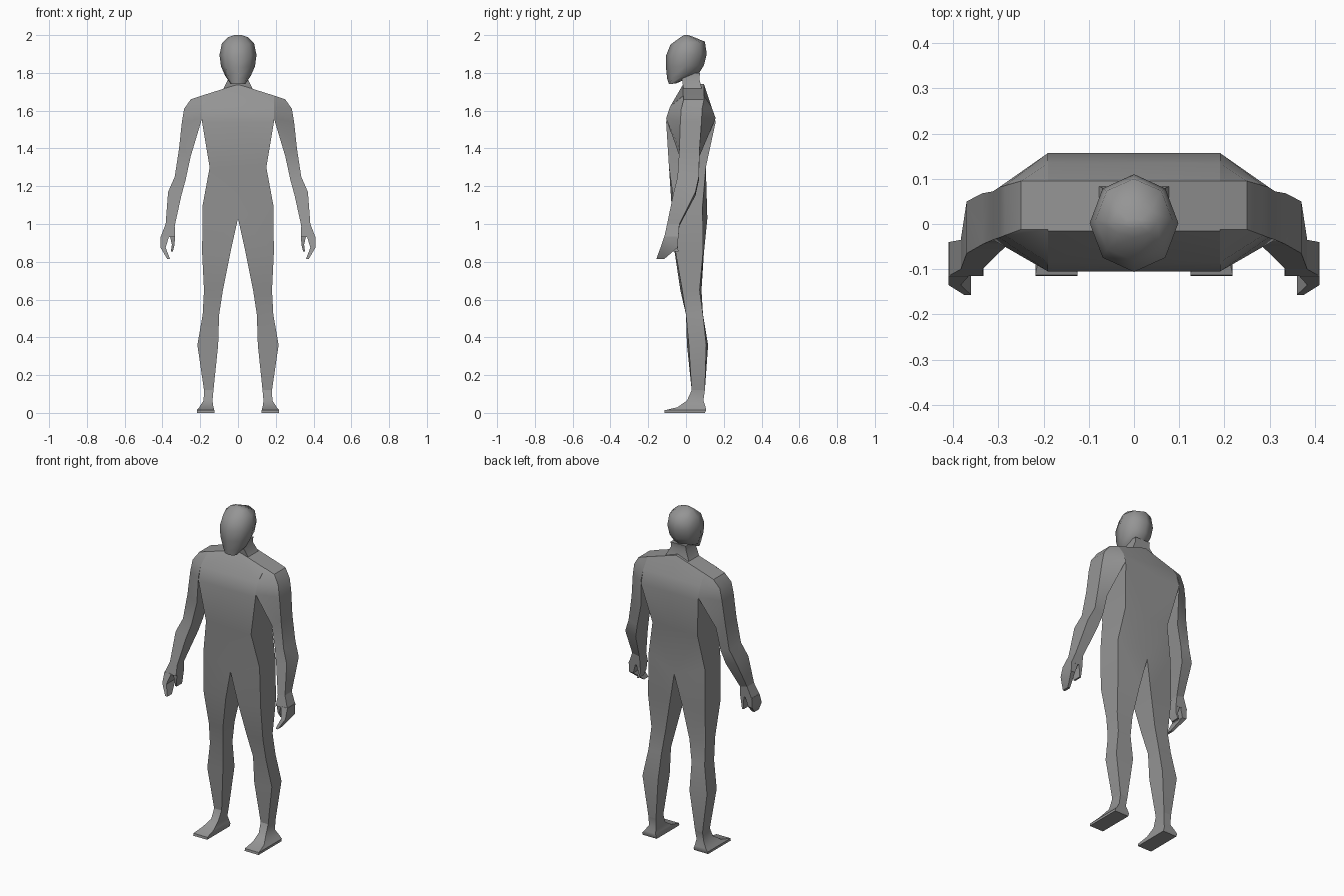
import bpy
import bmesh
import math
from mathutils import Vector

if "Cube" in bpy.data.objects:
    bpy.data.objects.remove(bpy.data.objects["Cube"], do_unlink=True)

grey = bpy.data.materials.new("plain_grey")
grey.use_nodes = True
grey.diffuse_color = (0.3, 0.3, 0.3, 1)
grey.node_tree.nodes["Principled BSDF"].inputs["Base Color"].default_value = grey.diffuse_color


def box_ring(inner, outer, front, back, z, outer_z=None, taper=0.0, back_taper=None):
    """Four corners: inner front, outer front, outer back, inner back."""
    high = z if outer_z is None else outer_z
    rear = taper if back_taper is None else back_taper
    return [Vector((inner, front, z)), Vector((outer, front + taper, high)),
            Vector((outer, back - rear, high)), Vector((inner, back, z))]


def round_ring(width, front, back, front_z, back_z, sides=8):
    """Closed ring that may tilt from front to back."""
    ring = []
    for i in range(sides):
        angle = math.tau * i / sides
        t = (1 - math.cos(angle)) / 2
        ring.append(Vector((width * math.sin(angle),
                            front + (back - front) * t,
                            front_z + (back_z - front_z) * t)))
    return ring


def loft(bm, rings):
    """Skin a list of rings and close both ends, leaving the centre plane open."""
    loops = [[bm.verts.new(p) for p in ring] for ring in rings]
    count = len(loops[0])
    faces = [loops[0], loops[-1][::-1]]
    for low, high in zip(loops, loops[1:]):
        for i in range(count):
            j = (i + 1) % count
            faces.append([low[i], low[j], high[j], high[i]])
    for face in faces:
        if any(abs(v.co.x) > 0.001 for v in face):
            bm.faces.new(face)


def make_part(name, lofts, mirrored=True, angle=35):
    bm = bmesh.new()
    for rings in lofts:
        loft(bm, rings)
    if mirrored:
        bmesh.ops.mirror(bm, geom=bm.verts[:] + bm.edges[:] + bm.faces[:],
                         axis='X', merge_dist=0.0005)
    bmesh.ops.remove_doubles(bm, verts=bm.verts[:], dist=0.0005)
    bmesh.ops.recalc_face_normals(bm, faces=bm.faces[:])
    mesh = bpy.data.meshes.new(name)
    bm.to_mesh(mesh)
    bm.free()
    mesh.materials.append(grey)
    part = bpy.data.objects.new(name, mesh)
    bpy.context.collection.objects.link(part)
    bpy.ops.object.select_all(action='DESELECT')
    part.select_set(True)
    bpy.context.view_layer.objects.active = part
    bpy.ops.object.shade_smooth_by_angle(angle=math.radians(angle))
    return part


# Torso and legs, from the shoulders down to the ankles
make_part("body", [[
    box_ring(0, .19, -.015, .095, 1.74, 1.68),
    box_ring(0, .19, -.085, .135, 1.62),
    box_ring(0, .19, -.105, .157, 1.54),
    box_ring(0, .15, -.09, .105, 1.3),
    box_ring(0, .187, -.072, .113, 1.03, 1.1, .01, .025),
    box_ring(.04, .19, -.06, .095, .85, taper=.005),
    box_ring(.08, .18, -.03, .082, .65, taper=.01),
    box_ring(.1, .187, 0, .09, .52, taper=0),
    box_ring(.105, .215, .005, .117, .36, taper=.01),
    box_ring(.13, .18, .03, .1, .12),
]])

# Arms, from the shoulder cap to the wrist
make_part("arms", [[
    box_ring(.19, .25, -.012, .095, 1.68, 1.66),
    box_ring(.19, .285, -.085, .135, 1.62, 1.61, .06, .05),
    box_ring(.19, .297, -.105, .157, 1.56, 1.54, .075),
    box_ring(.25, .312, -.035, .072, 1.36, 1.4),
    box_ring(.278, .335, -.045, .068, 1.23, 1.25),
    box_ring(.3, .37, -.065, .05, 1.15, 1.17),
    box_ring(.335, .383, -.1, -.035, .99, 1.0),
]])

# Hands: palm, curled fingers and thumb
make_part("hands", [
    [box_ring(.335, .383, -.1, -.035, .99, 1.0),
     box_ring(.333, .41, -.115, -.04, .93)],
    [box_ring(.365, .41, -.115, -.04, .935),
     box_ring(.383, .41, -.135, -.045, .875),
     box_ring(.36, .375, -.157, -.115, .815)],
    [box_ring(.333, .36, -.105, -.04, .935),
     box_ring(.336, .35, -.105, -.045, .89),
     box_ring(.345, .355, -.09, -.04, .855)],
])

# Feet
make_part("feet", [[
    box_ring(.13, .18, .03, .1, .12),
    box_ring(.135, .182, .005, .092, .065),
    box_ring(.13, .205, -.045, .104, .03),
    box_ring(.125, .218, -.113, .106, .014),
    box_ring(.125, .218, -.115, .1, 0),
]])

# Neck
make_part("neck", [[
    box_ring(0, .05, -.025, .075, 1.8),
    box_ring(0, .05, -.022, .07, 1.77),
    box_ring(0, .077, -.014, .083, 1.718),
]])

# Head, from the chin up to the crown
make_part("head", [[
    round_ring(.04, -.09, -.05, 1.74, 1.745),
    round_ring(.068, -.1, .07, 1.77, 1.8),
    round_ring(.09, -.106, .095, 1.83, 1.84),
    round_ring(.098, -.106, .11, 1.89, 1.9),
    round_ring(.085, -.082, .1, 1.95, 1.965),
    round_ring(.052, -.03, .04, 1.988, 1.99),
    round_ring(.02, -.01, .012, 2.0, 2.0),
]], mirrored=False, angle=60)
